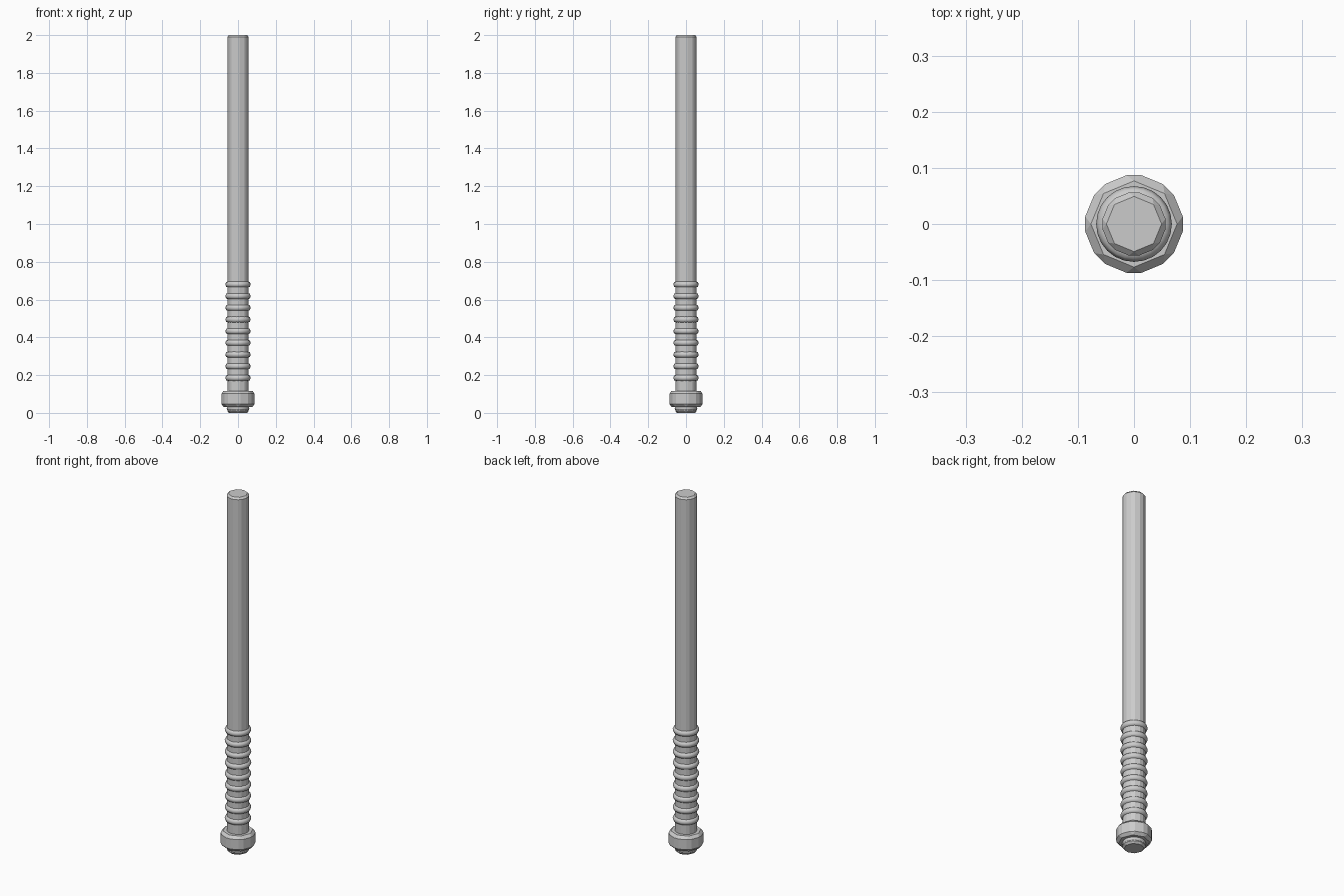
import bpy
import math

if "Cube" in bpy.data.objects:
    bpy.data.objects.remove(bpy.data.objects["Cube"])


def octagon_bar(name, radius, z0, z1, bevel):
    """Eight-sided bar with every edge chamfered, corners on the axes."""
    bpy.ops.mesh.primitive_cylinder_add(vertices=8, radius=radius, depth=z1 - z0,
                                        location=(0, 0, (z0 + z1) / 2))
    ob = bpy.context.object
    ob.name = name
    mod = ob.modifiers.new("chamfer", 'BEVEL')
    mod.width = bevel
    mod.segments = 1
    mod.limit_method = 'ANGLE'
    mod.angle_limit = math.radians(30)
    return ob


def ring(name, z, major, minor):
    bpy.ops.mesh.primitive_torus_add(major_segments=24, minor_segments=8,
                                     major_radius=major, minor_radius=minor,
                                     location=(0, 0, z))
    ob = bpy.context.object
    ob.name = name
    bpy.ops.object.shade_smooth_by_angle(angle=math.radians(50))
    return ob


# Long shaft
octagon_bar("shaft", 0.060, 0.0, 2.0, 0.010)

# Wide collar near the butt end
octagon_bar("collar", 0.0925, 0.032, 0.117, 0.0145)

# Small ring under the collar
ring("butt_ring", 0.024, 0.047, 0.013)

# Grip rings
for i in range(9):
    ring(f"grip_ring_{i + 1}", 0.185 + i * 0.0619, 0.050, 0.0175)
